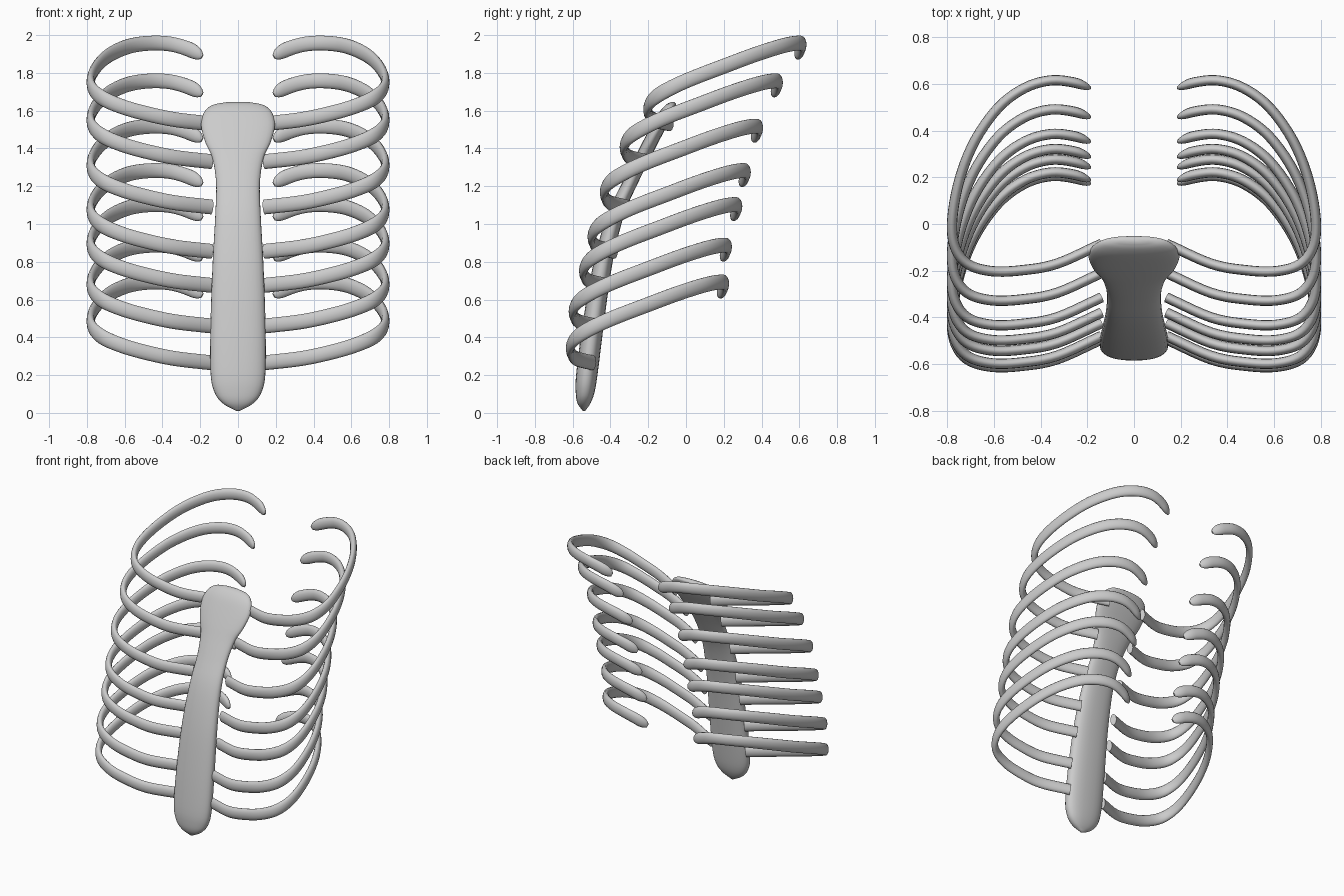
import bpy, bmesh
from math import cos, sin, pi, sqrt
from mathutils import Vector

cube = bpy.data.objects.get("Cube")
if cube:
    bpy.data.objects.remove(cube, do_unlink=True)

bone = bpy.data.materials.new("bone_grey")
bone.use_nodes = True
bone.diffuse_color = (0.6, 0.6, 0.6, 1)
bone.node_tree.nodes["Principled BSDF"].inputs["Base Color"].default_value = (0.6, 0.6, 0.6, 1)


def smooth_path(points, steps):
    """Catmull-Rom interpolation through tuples of any length."""
    pts = [Vector(p) for p in points]
    pts = [2 * pts[0] - pts[1]] + pts + [2 * pts[-1] - pts[-2]]
    out = []
    for a, b, c, d in zip(pts, pts[1:], pts[2:], pts[3:]):
        for i in range(steps):
            t = i / steps
            out.append(0.5 * (2 * b + (c - a) * t + (2 * a - 5 * b + 4 * c - d) * t * t
                              + (3 * b - a - 3 * c + d) * t ** 3))
    return out + [pts[-2]]


def loft(name, rings):
    """Skin a list of closed rings, capping both ends."""
    bm = bmesh.new()
    loops = [[bm.verts.new(p) for p in ring] for ring in rings]
    n = len(loops[0])
    for a, b in zip(loops, loops[1:]):
        for i in range(n):
            j = (i + 1) % n
            bm.faces.new((a[i], a[j], b[j], b[i]))
    bm.faces.new(loops[0])
    bm.faces.new(loops[-1])
    bmesh.ops.recalc_face_normals(bm, faces=bm.faces)
    mesh = bpy.data.meshes.new(name)
    bm.to_mesh(mesh)
    bm.free()
    mesh.materials.append(bone)
    obj = bpy.data.objects.new(name, mesh)
    bpy.context.collection.objects.link(obj)
    bpy.ops.object.select_all(action="DESELECT")
    bpy.context.view_layer.objects.active = obj
    obj.select_set(True)
    bpy.ops.object.shade_smooth_by_angle(angle=pi / 3)
    return obj


# Rib centre line, from the rounded back tip to the breastbone
rib_path = smooth_path([
    (0.19, 0.583, 1.885), (0.26, 0.607, 1.925), (0.36, 0.615, 1.953), (0.47, 0.582, 1.957),
    (0.58, 0.5, 1.94), (0.68, 0.36, 1.895), (0.745, 0.2, 1.835), (0.778, 0.03, 1.77),
    (0.77, -0.09, 1.715), (0.715, -0.17, 1.665), (0.61, -0.202, 1.62), (0.48, -0.198, 1.583),
    (0.33, -0.17, 1.552), (0.14, -0.085, 1.53)], 5)


def rib_rings(side, dy, dz):
    rings = []
    last = len(rib_path) - 1
    for k, p in enumerate(rib_path):
        tangent = (rib_path[min(k + 1, last)] - rib_path[max(k - 1, 0)]).normalized()
        up = (Vector((0, 0, 1)) - tangent * tangent.z).normalized()
        out = tangent.cross(up)
        s = min(1, (k + 0.3) / 5)
        size = sqrt(1 - (1 - s) ** 2)          # rounded back tip
        ring = []
        for i in range(14):
            a = 2 * pi * i / 14
            q = p + (up * 0.04 * sin(a) + out * 0.022 * cos(a)) * size
            ring.append((side * q.x, q.y + dy, q.z + dz))
        rings.append(ring)
    return rings


# Seven pairs of ribs stepping down and forward
offsets = [(0, 0), (-0.125, -0.2), (-0.23, -0.44), (-0.295, -0.675),
           (-0.34, -0.855), (-0.395, -1.07), (-0.41, -1.265)]
for number, (dy, dz) in enumerate(offsets, 1):
    for side, label in ((1, "left"), (-1, "right")):
        loft(f"rib_{number}_{label}", rib_rings(side, dy, dz))

# Breastbone: height, centre depth, half width, half thickness
sections = smooth_path([
    (0.01, -0.54, 0.008, 0.006), (0.05, -0.54, 0.08, 0.034), (0.11, -0.534, 0.125, 0.05),
    (0.22, -0.523, 0.146, 0.057), (0.5, -0.487, 0.145, 0.056), (0.8, -0.438, 0.134, 0.05),
    (1.05, -0.372, 0.12, 0.045), (1.22, -0.295, 0.116, 0.042), (1.35, -0.23, 0.136, 0.042),
    (1.43, -0.19, 0.172, 0.042), (1.52, -0.142, 0.195, 0.042), (1.59, -0.105, 0.18, 0.038),
    (1.63, -0.08, 0.135, 0.028), (1.645, -0.072, 0.06, 0.01)], 4)


def flat_oval(z, y, w, t, n=28):
    ring = []
    for i in range(n):
        c, s = cos(2 * pi * i / n), sin(2 * pi * i / n)
        ring.append((w * abs(c) ** 0.85 * (1 if c > 0 else -1),
                     y + t * abs(s) ** 0.85 * (1 if s > 0 else -1), z))
    return ring


loft("breastbone", [flat_oval(*s) for s in sections])
